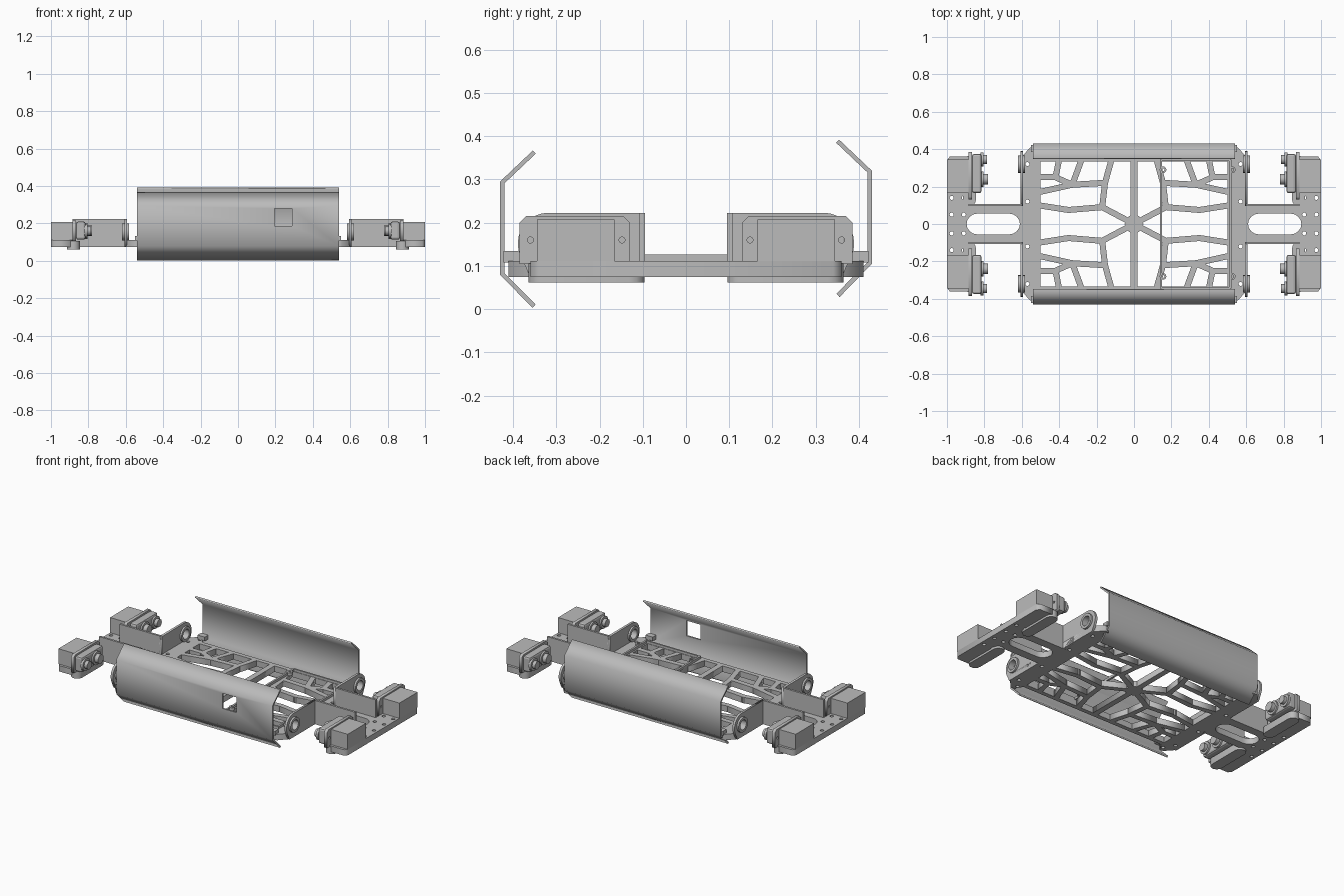
import bpy
import math
from mathutils import Matrix, Vector

if "Cube" in bpy.data.objects:
    bpy.data.objects.remove(bpy.data.objects["Cube"])

grey = bpy.data.materials.new("plain_grey")
grey.use_nodes = True
grey.diffuse_color = (0.5, 0.5, 0.5, 1)
grey.node_tree.nodes["Principled BSDF"].inputs["Base Color"].default_value = (0.5, 0.5, 0.5, 1)

# Local drawing plane to world: XY extrudes along z, YZ extrudes along x
XY = Matrix.Identity(3)
YZ = Matrix(((0, 0, 1), (1, 0, 0), (0, 1, 0)))


def activate(ob):
    bpy.ops.object.select_all(action='DESELECT')
    ob.select_set(True)
    bpy.context.view_layer.objects.active = ob


def finish(ob, mirror="", smooth=False, bevel=0):
    """Bevel and mirror about the origin, then bake to a mesh."""
    if bevel:
        b = ob.modifiers.new("bevel", 'BEVEL')
        b.width, b.segments = bevel, 2
    if mirror:
        m = ob.modifiers.new("mirror", 'MIRROR')
        m.use_axis = ("x" in mirror, "y" in mirror, False)
        m.use_mirror_merge = False
    activate(ob)
    bpy.ops.object.convert(target='MESH')
    if smooth:
        bpy.ops.object.shade_smooth_by_angle(angle=math.radians(35))
    ob.data.materials.clear()
    ob.data.materials.append(grey)
    return ob


def plate(name, loops, low, high, plane=XY, mirror="", smooth=False):
    """Extrude an outline, further loops being holes, from low to high."""
    cu = bpy.data.curves.new(name, 'CURVE')
    cu.dimensions, cu.fill_mode = '2D', 'BOTH'
    cu.extrude = (high - low) / 2
    for loop in loops:
        sp = cu.splines.new('POLY')
        sp.points.add(len(loop) - 1)
        for p, (u, v) in zip(sp.points, loop):
            p.co = (u, v, 0, 1)
        sp.use_cyclic_u = True
    ob = bpy.data.objects.new(name, cu)
    bpy.context.collection.objects.link(ob)
    activate(ob)
    bpy.ops.object.convert(target='MESH')
    ob = bpy.context.object
    ob.data.transform(plane.to_4x4() @ Matrix.Translation((0, 0, (low + high) / 2)))
    return finish(ob, mirror, smooth)


def box(name, x, y, z, mirror="", bevel=0):
    me = bpy.data.meshes.new(name)
    v = [(a, b, c) for a in x for b in y for c in z]
    me.from_pydata(v, [], [(0, 1, 3, 2), (4, 6, 7, 5), (0, 4, 5, 1),
                           (2, 3, 7, 6), (0, 2, 6, 4), (1, 5, 7, 3)])
    ob = bpy.data.objects.new(name, me)
    bpy.context.collection.objects.link(ob)
    return finish(ob, mirror, bevel=bevel)


def arc(u, v, r, start=0, end=360, n=16):
    last = n if end - start == 360 else n - 1
    angles = [math.radians(start + (end - start) * i / last) for i in range(n)]
    return [(u + r * math.cos(a), v + r * math.sin(a)) for a in angles]


def strut(name, a, b, width, z, mirror=""):
    a, b = Vector(a), Vector(b)
    d = (b - a).normalized()
    n = Vector((-d.y, d.x)) * width / 2
    e = d * width * 0.3
    return plate(name, [[a - e + n, a - e - n, b + e - n, b + e + n]], z[0], z[1], mirror=mirror)


# Chassis end plates: wide shoulder, slotted neck and crossbar
DECK = (0.075, 0.112)
half = [(0.5, 0.36), (0.53, 0.41), (0.555, 0.41), (0.595, 0.365), (0.608, 0.35), (0.608, 0.1),
        (0.885, 0.1), (0.885, 0.36), (0.985, 0.36), (1.0, 0.34)]
outline = half + [(u, -v) for u, v in reversed(half)]
slot = arc(0.84, 0, 0.055, -90, 90, 9) + arc(0.665, 0, 0.055, 90, 270, 9)
screws = [(0.91, 0.05), (0.975, 0.05), (0.91, 0.14), (0.975, 0.14), (0.57, 0.12),
          (0.57, 0.32), (0.53, 0.38)]
holes = [arc(u, s * v, 0.011, n=10) for u, v in screws for s in (-1, 1)]
plate("chassis_end_plate", [outline, slot] + holes, *DECK, mirror="x")

# Side rails and lattice struts of the open centre
box("side_rail", (-0.51, 0.51), (0.335, 0.362), DECK, "y")
lattice = [
    [(0, 0), (0.17, 0.09), (0.35, 0.075), (0.51, 0.1)],
    [(0.17, 0.09), (0.155, 0.22), (0.12, 0.345)],
    [(0.155, 0.22), (0.33, 0.21), (0.51, 0.17)],
    [(0.33, 0.21), (0.28, 0.345)],
    [(0.33, 0.21), (0.42, 0.25), (0.51, 0.25)],
    [(0.42, 0.25), (0.4, 0.345)],
]
for path in lattice:
    for a, b in zip(path, path[1:]):
        strut("lattice_strut", a, b, 0.032, DECK, "xy")
strut("lattice_spine", (0, -0.345), (0, 0.345), 0.035, DECK)
plate("lattice_hub", [arc(0, 0, 0.05, n=12)], *DECK)

# Thin raised frame with standoffs on the left half
for u in (0.145, 0.515):
    box("raised_frame_bar", (u - 0.006, u + 0.006), (-0.345, 0.345), (0.112, 0.127))
    for v in (-0.28, 0.29):
        plate("standoff", [arc(u + 0.01, v, 0.018), arc(u + 0.01, v, 0.008)], 0.112, 0.13)
box("raised_frame_edge", (0.145, 0.515), (0.338, 0.348), (0.112, 0.127), "y")

# Guard mounting tabs
box("guard_tab", (0.5, 0.55), (0.385, 0.422), (0.108, 0.134), "xy")

# Neck walls and hinge plates
box("neck_wall", (0.6, 0.885), (0.095, 0.108), (0.075, 0.223), "xy")
ear = [(0.095, 0.075), (0.36, 0.075)] + arc(0.318, 0.152, 0.071, -25, 90, 10) + [(0.095, 0.223)]
plate("hinge_plate", [ear, arc(0.32, 0.155, 0.032)], 0.593, 0.608, YZ, "xy")
plate("hinge_bushing", [arc(0.32, 0.155, 0.046, n=24), arc(0.32, 0.155, 0.03, n=24)],
      0.582, 0.62, YZ, "xy", True)

# Servo motors on each crossbar end
box("servo_body", (0.885, 1.0), (0.165, 0.345), (0.112, 0.207), "xy")
flange = [(0.13, 0.105), (0.385, 0.105), (0.385, 0.2), (0.37, 0.215), (0.145, 0.215), (0.13, 0.2)]
plate("servo_flange", [flange, arc(0.148, 0.16, 0.007, n=10), arc(0.36, 0.16, 0.007, n=10)],
      0.865, 0.885, YZ, "xy")
box("servo_gearcase", (0.815, 0.866), (0.165, 0.375), (0.113, 0.21), "xy", 0.012)
for v, r, tip in ((0.345, 0.024, 0.785), (0.24, 0.028, 0.78)):
    plate("servo_shaft", [arc(v, 0.16, r)], tip, 0.82, YZ, "xy", True)
    plate("servo_collar", [arc(v, 0.16, r + 0.014)], 0.805, 0.82, YZ, "xy", True)
foot = arc(0.88, 0.33, 0.035, 0, 180, 8) + arc(0.88, 0.13, 0.035, 180, 360, 8)
plate("servo_foot", [foot], 0.062, 0.106, mirror="xy")

# Bent side guards, the rear one set slightly higher
outer = [(0.354, 0.367), (0.43, 0.295), (0.43, 0.08), (0.355, 0.003)]
inner = [(0.348, 0.011), (0.42, 0.084), (0.42, 0.291), (0.347, 0.36)]
plate("rear_guard", [[(v, z + 0.025) for v, z in outer + inner]], -0.54, 0.54, YZ)
front = plate("front_guard", [[(-v, z) for v, z in outer + inner]], -0.54, 0.54, YZ)

# Square window through the front guard
cutter = box("window_cutter", (0.195, 0.29), (-0.5, -0.38), (0.185, 0.28))
cutter.hide_render = True
cut = front.modifiers.new("window", 'BOOLEAN')
cut.operation, cut.object, cut.solver = 'DIFFERENCE', cutter, 'EXACT'
finish(front)
bpy.data.objects.remove(cutter)
